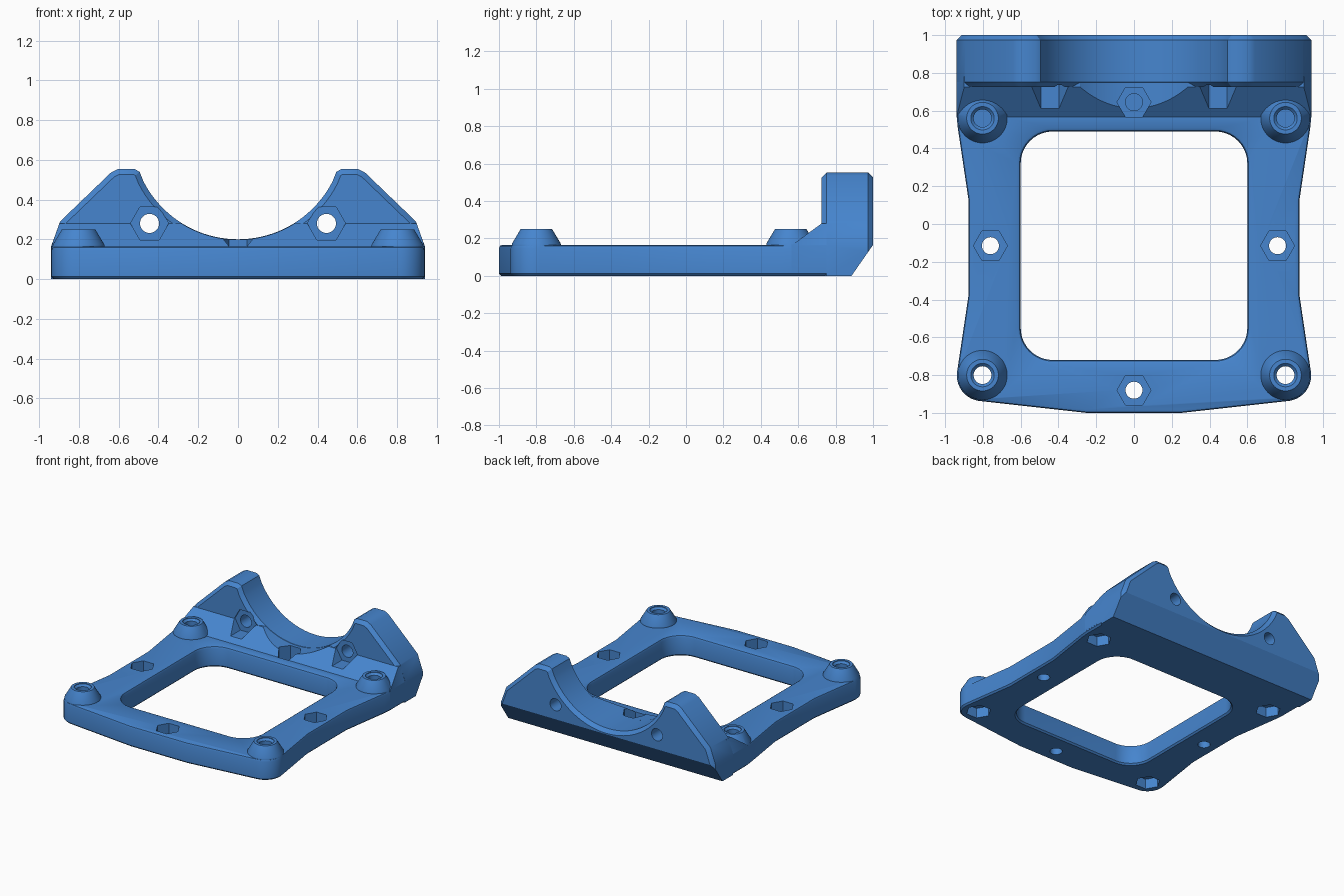
import bpy, bmesh, math
from mathutils import Vector

if "Cube" in bpy.data.objects:
    bpy.data.objects.remove(bpy.data.objects["Cube"])

T = 0.165                      # plate thickness
ARC_Z, ARC_R = 0.734, 0.534    # cradle circle

blue = bpy.data.materials.new("blue plastic")
blue.diffuse_color = (0.061, 0.235, 0.62, 1)
blue.use_nodes = True
blue.node_tree.nodes["Principled BSDF"].inputs["Base Color"].default_value = blue.diffuse_color


def make(name, rings):
    """Closed solid through rings of 3D points with equal counts."""
    bm = bmesh.new()
    vs = [[bm.verts.new(p) for p in ring] for ring in rings]
    n = len(vs[0])
    for a, b in zip(vs, vs[1:]):
        for i in range(n):
            bm.faces.new((a[i], a[(i + 1) % n], b[(i + 1) % n], b[i]))
    bm.faces.new(vs[0])
    bm.faces.new(vs[-1])
    bmesh.ops.recalc_face_normals(bm, faces=bm.faces)
    me = bpy.data.meshes.new(name)
    bm.to_mesh(me)
    bm.free()
    me.materials.append(blue)
    ob = bpy.data.objects.new(name, me)
    bpy.context.collection.objects.link(ob)
    return ob


def inset(pts, d):
    """Counter-clockwise 2D outline moved inwards by d, with mitred corners."""
    out = []
    for i, p in enumerate(pts):
        p = Vector(p)
        e1 = (p - Vector(pts[i - 1])).normalized()
        e2 = (Vector(pts[(i + 1) % len(pts)]) - p).normalized()
        n1, n2 = Vector((-e1.y, e1.x)), Vector((-e2.y, e2.x))
        out.append(p + (n1 + n2) * (d / (1 + n1.dot(n2))))
    return out


def turned(name, x, y, levels, n=48):
    """Vertical stack of round or n-sided rings: levels are (radius, z)."""
    return make(name, [[(x + r * math.cos(2 * math.pi * i / n),
                         y + r * math.sin(2 * math.pi * i / n), z) for i in range(n)]
                       for r, z in levels])


def along_y(name, x, z, r, y0, y1, n=48):
    return make(name, [[(x + r * math.cos(2 * math.pi * i / n), y,
                         z + r * math.sin(2 * math.pi * i / n)) for i in range(n)]
                       for y in (y0, y1)])


def bounds(me):
    c = [v.co for v in me.vertices]
    return [f(v[k] for v in c) for k in range(3) for f in (min, max)] if c else [0] * 6


def boolean(ob, other, op):
    """Join or cut; a result that lost its extent is rejected."""
    a, b = bounds(ob.data), bounds(other.data)
    want = a[:2]
    if op == 'UNION':
        want = [(min, max)[k % 2](a[k], b[k]) for k in range(6)]
    done = False
    for solver in ('EXACT', 'MANIFOLD'):
        m = ob.modifiers.new("join", 'BOOLEAN')
        m.operation, m.solver, m.object = op, solver, other
        bpy.context.view_layer.update()
        new = bpy.data.meshes.new_from_object(
            ob.evaluated_get(bpy.context.evaluated_depsgraph_get()))
        ob.modifiers.remove(m)
        if all(abs(w - g) < 0.01 for w, g in zip(want, bounds(new))):
            ob.data = new
            done = True
            break
    if done or op == 'DIFFERENCE':
        bpy.data.objects.remove(other, do_unlink=True)


def rounded_rect(d, z, hx=0.6, y0=-0.72, y1=0.49, r=0.17):
    pts = []
    for k, (cx, cy) in enumerate([(hx - r, y1 - r), (r - hx, y1 - r),
                                  (r - hx, y0 + r), (hx - r, y0 + r)]):
        for i in range(11):
            a = math.pi / 2 * (k + i / 10)
            pts.append((cx + (r + d) * math.cos(a), cy + (r + d) * math.sin(a), z))
    return pts


# Base plate with waisted sides, rounded front corners and softened rims
half = [(0.25, -1.0)]
for i in range(11):
    a = math.radians(-83 + 91 * i / 10)
    half.append((0.802 + 0.136 * math.cos(a), -0.802 + 0.136 * math.sin(a)))
half += [(0.875, -0.37), (0.875, 0.12), (0.933, 0.51), (0.939, 0.57), (0.939, 0.86)]
outline = half + [(-x, y) for x, y in reversed(half)]
body = make("mounting_frame", [[(x, y, z) for x, y in inset(outline, d)] for d, z in
                               [(0.012, 0), (0, 0.012), (0, T - 0.018),
                                (0.005, T - 0.005), (0.018, T)]])

# Rear cradle wall: sloped shoulders, round saddle, chamfered rims
side = [(0.94, -0.1), (0.94, T), (0.895, 0.29), (0.64, 0.535), (0.605, 0.553),
        (0.52, 0.553), (0.495, 0.54)]
a0 = math.asin(0.475 / ARC_R)
arc = [(ARC_R * math.sin(a0 * t / 20), ARC_Z - ARC_R * math.cos(a0 * t / 20))
       for t in range(20, -21, -1)]
wall_pts = side + arc + [(-x, z) for x, z in reversed(side)]
wall = make("cradle_wall", [[(x, y, z) for x, z in inset(wall_pts, d)] for d, y in
                            [(0.027, 0.725), (0, 0.752), (0, 0.973), (0.027, 1.0)]])
# flat underside and undercut of the lower rear edge
under = [(0.5, -0.3), (1.3, -0.3), (1.3, 0.595), (0.885, 0), (0.5, 0)]
boolean(wall, make("undercut", [[(x, y, z) for y, z in under] for x in (-1.2, 1.2)]),
        'DIFFERENCE')
boolean(body, wall, 'UNION')

# Sloped foot in front of the wall, hollowed by the saddle
foot = make("wall_foot", [[(-x, y, z), (x, y, z), (x, 0.78, z), (-x, 0.78, z)] for x, y, z in
                          [(0.9395, 0.565, 0.02), (0.9395, 0.565, T - 0.002),
                           (0.899, 0.725, 0.28)]])
boolean(foot, along_y("saddle_cut", 0, ARC_Z, ARC_R + 0.002, 0.4, 1.2, 160), 'DIFFERENCE')
boolean(body, foot, 'UNION')

# Corner bosses
corners = [(sx * 0.802, y) for sx in (-1, 1) for y in (-0.8, 0.56)]
for x, y in corners:
    boolean(body, turned("boss", x, y, [(0.132, 0.1), (0.132, T - 0.01), (0.13, T + 0.008),
                                        (0.084, 0.25)]), 'UNION')

# Central opening with softened rims
boolean(body, make("opening_cut", [
    rounded_rect(0.03, -0.02), rounded_rect(0.01, 0.002), rounded_rect(0, 0.012),
    rounded_rect(0, T - 0.02), rounded_rect(0.006, T - 0.006), rounded_rect(0.02, T + 0.001),
    rounded_rect(0.02, T + 0.05)]), 'DIFFERENCE')

# Corner screw holes with countersunk mouths and nut pockets underneath
for x, y in corners:
    low = 0.05 if y < 0 else 0.09
    boolean(body, turned("screw_cut", x, y, [(0.047, low), (0.047, 0.23), (0.062, 0.245),
                                             (0.062, 0.3)]), 'DIFFERENCE')
    boolean(body, turned("nut_cut", x, y, [(0.092, -0.05), (0.092, 0.08)], 6), 'DIFFERENCE')

# Mid-side screw holes with nut pockets on top; the rear one is blind
for x, y, low in [(-0.76, -0.115, -0.05), (0.76, -0.115, -0.05),
                  (0, -0.88, -0.05), (0, 0.645, 0.03)]:
    boolean(body, turned("screw_cut", x, y, [(0.045, low), (0.045, 0.3)]), 'DIFFERENCE')
    boolean(body, turned("nut_cut", x, y, [(0.09, 0.08), (0.09, 0.3)], 6), 'DIFFERENCE')

# Wall screw holes and their nut pockets
for x in (-0.445, 0.445):
    boolean(body, along_y("screw_cut", x, 0.28, 0.048, 0.5, 1.2), 'DIFFERENCE')
    boolean(body, along_y("nut_cut", x, 0.28, 0.096, 0.5, 0.735, 6), 'DIFFERENCE')

# Smooth curved areas, keep hard edges
bpy.ops.object.select_all(action='DESELECT')
for ob in bpy.context.collection.objects:
    ob.select_set(True)
bpy.context.view_layer.objects.active = body
bpy.ops.object.shade_smooth_by_angle(angle=math.radians(28))
